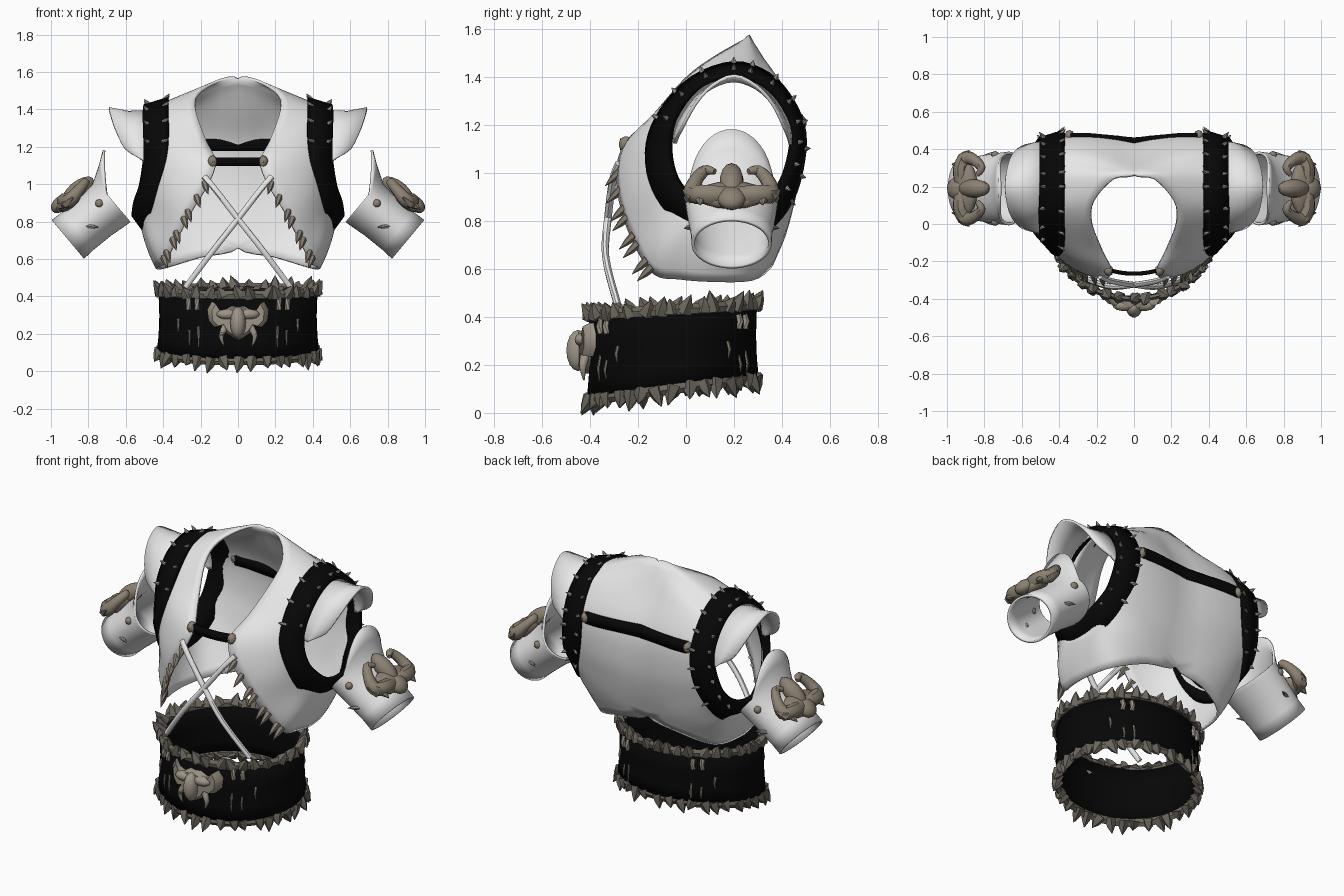
import bpy, bmesh, math, random
from mathutils import Vector as V

if "Cube" in bpy.data.objects:
    bpy.data.objects.remove(bpy.data.objects["Cube"])
random.seed(4)

def mat(name, c):
    m = bpy.data.materials.new(name); m.diffuse_color = (*c, 1); return m
WHITE = mat("white_cloth", (.8, .8, .8))
BLACK = mat("black_leather", (.002, .002, .002))
FUR = mat("grey_brown_fur", (.15, .135, .11))
BONE = mat("brown_bone", (.26, .22, .17))
PALE = mat("pale_bone", (.34, .30, .245))
STUD = mat("grey_stud", (.30, .29, .27))

def spline(pts, n, closed=False):
    """Catmull-Rom through pts, n steps per span."""
    k, out = len(pts), []
    g = lambda i: V(pts[i % k]) if closed else V(pts[max(0, min(k - 1, i))])
    for i in range(k if closed else k - 1):
        a, b, c, d = g(i - 1), g(i), g(i + 1), g(i + 2)
        for j in range(n):
            t = j / n
            out.append(.5 * (2*b + (c - a)*t + (2*a - 5*b + 4*c - d)*t*t + (3*b - a - 3*c + d)*t**3))
    if not closed: out.append(V(pts[-1]))
    return out

class Part:
    def __init__(s): s.v, s.f = [], []
    def loft(s, rows, closed=True, caps=False):
        o, n = len(s.v), len(rows[0])
        for r in rows: s.v += [V(p) for p in r]
        for i in range(len(rows) - 1):
            for j in range(n if closed else n - 1):
                k = (j + 1) % n
                s.f.append((o+i*n+j, o+i*n+k, o+(i+1)*n+k, o+(i+1)*n+j))
        if caps:
            s.f.append(tuple(range(o, o+n))[::-1])
            s.f.append(tuple(range(o+(len(rows)-1)*n, o+len(rows)*n)))
    def tube(s, pts, radii, n=8):
        rows, m = [], len(pts)
        for i, p in enumerate(pts):
            d = (pts[min(i+1, m-1)] - pts[max(i-1, 0)]).normalized()
            a = d.cross(V((.31, .2, .93))).normalized(); b = d.cross(a)
            q = i / (m - 1) * (len(radii) - 1); k = min(int(q), len(radii) - 2)
            r = radii[k] + (radii[k+1] - radii[k]) * (q - k)
            rows.append([p + r*(a*math.cos(t) + b*math.sin(t)) for t in [2*math.pi*j/n for j in range(n)]])
        s.loft(rows, True, True)
    def spike(s, p, d, r, l, n=6):
        p, d = V(p), V(d).normalized()
        s.tube([p - d*.01, p + d*l*.45, p + d*l], [r, r*.68, r*.05], n)
    def blob(s, c, ax, n=14):
        rows = []
        for i in range(9):
            p = math.pi * min(max(i/8, .02), .98)
            rows.append([V(c) + ax[0]*math.sin(p)*math.cos(2*math.pi*j/n) + ax[1]*math.sin(p)*math.sin(2*math.pi*j/n)
                         + ax[2]*math.cos(p) for j in range(n)])
        s.loft(rows, True, True)
    def make(s, name, m, mirror=True, thick=0, angle=45):
        bm = bmesh.new(); vs = [bm.verts.new(p) for p in s.v]
        for f in s.f: bm.faces.new([vs[i] for i in f])
        bmesh.ops.recalc_face_normals(bm, faces=bm.faces)
        me = bpy.data.meshes.new(name); bm.to_mesh(me); bm.free()
        ob = bpy.data.objects.new(name, me); bpy.context.collection.objects.link(ob)
        me.materials.append(m)
        if mirror:
            md = ob.modifiers.new("mirror", 'MIRROR'); md.merge_threshold = .002
        if thick:
            md = ob.modifiers.new("thick", 'SOLIDIFY'); md.thickness = thick; md.offset = 0
        bpy.context.view_layer.objects.active = ob; ob.select_set(True)
        bpy.ops.object.shade_smooth_by_angle(angle=math.radians(angle)); ob.select_set(False)
        return ob

# vest: half shell lofted from the armhole to the opening, neck, back seam and hem
EDGE = [(.39,-.13,.58),(.33,-.21,.7),(.25,-.265,.85),(.16,-.285,1.),(.12,-.25,1.12),(.17,-.14,1.23),(.225,0,1.39),
        (.215,.12,1.48),(.11,.24,1.55),(0,.265,1.562),(0,.34,1.4),(0,.44,1.2),(0,.45,1.),(0,.42,.83),(0,.36,.66),
        (.2,.35,.61),(.38,.27,.555),(.43,.1,.55),(.42,-.03,.56)]
MID = [(.46,-.09,.7),(.42,-.14,.8),(.37,-.2,.92),(.32,-.215,1.04),(.29,-.19,1.15),(.31,-.09,1.265),(.34,.02,1.37),
       (.33,.12,1.44),(.3,.25,1.47),(.25,.31,1.455),(.25,.38,1.39),(.25,.465,1.22),(.25,.47,1.02),(.28,.44,.87),
       (.3,.4,.74),(.4,.35,.7),(.46,.26,.66),(.48,.13,.66),(.475,0,.68)]
HOLE = [(.5,.03,.84),(.485,-.04,.9),(.46,-.09,.98),(.445,-.105,1.08),(.44,-.08,1.17),(.44,-.025,1.265),(.44,.045,1.35),
        (.44,.12,1.395),(.44,.22,1.415),(.44,.3,1.395),(.44,.38,1.335),(.445,.45,1.21),(.46,.45,1.05),(.49,.4,.9),
        (.5,.35,.84),(.51,.3,.8),(.51,.23,.77),(.51,.15,.77),(.505,.08,.8)]
E, M, H = (spline(l, 4, True) for l in (EDGE, MID, HOLE))
for p in E:
    if p.x < .01: p.x = 0
for i in (37, 38, 39):          # collar point stays level across the seam
    if E[i-2].z > 1.55: E[i-2].z = max(E[i-2].z, 1.558)
rows = []
for i in range(7):
    t = i / 6
    rows.append([h*(1-t)*(1-2*t) + m*4*t*(1-t) + e*t*(2*t-1) for h, m, e in zip(H, M, E)])
vest = Part(); vest.loft(rows); vest.make("vest", WHITE, thick=.016)

# armhole bands
BI = [(.37,.2,1.45),(.375,.03,1.39),(.375,-.095,1.26),(.385,-.155,1.12),(.43,-.145,.97),(.455,-.07,.84),(.47,.06,.75),
      (.475,.2,.73),(.465,.34,.77),(.43,.43,.88),(.385,.475,1.02),(.37,.485,1.17),(.37,.435,1.3),(.37,.34,1.405)]
BO = [(.5,.2,1.41),(.505,.06,1.36),(.5,-.04,1.25),(.495,-.07,1.12),(.515,-.05,1.),(.545,0,.92),(.555,.08,.86),
      (.555,.2,.84),(.55,.32,.88),(.53,.4,.96),(.51,.44,1.08),(.5,.445,1.18),(.5,.41,1.28),(.5,.32,1.37)]
bi, bo = spline(BI, 4, True), spline(BO, 4, True)
band = Part(); band.loft([bi, [(a+b)/2 for a, b in zip(bi, bo)], bo]); band.make("armhole_band", BLACK, thick=.035)
studs = Part()
for i in range(0, len(bi), 3):
    for t, sx in ((.14, -.8), (.84, .9)):
        p = bi[i].lerp(bo[i], t)
        if p.z > 1.2 or (p.y > .3 and p.z > .85):
            d = V((0, p.y - .2, p.z - 1.08)).normalized()
            studs.spike(p + d*.012, d + V((sx, 0, 0)), .014, .036)
studs.make("band_studs", STUD)

# cap sleeves
SI = [(.48,-.05,1.13),(.48,-.035,1.22),(.48,.03,1.32),(.48,.1,1.37),(.48,.2,1.39),(.48,.3,1.365),(.48,.375,1.3),
      (.48,.43,1.2),(.48,.44,1.12)]
SO = [(.53,-.04,1.14),(.605,-.015,1.19),(.655,.04,1.29),(.68,.11,1.365),(.69,.2,1.405),(.68,.29,1.365),(.655,.36,1.29),
      (.605,.41,1.19),(.53,.43,1.14)]
si, so = spline(SI, 3), spline(SO, 3)
cap = Part(); cap.loft([si, [(a+b)/2 - V((0, 0, .012)) for a, b in zip(si, so)], so], False)
cap.make("cap_sleeve", WHITE, thick=.014)

# straps: front clasp and back strap, with end toggles
def strap(name, pts, z, h, th):
    c = spline(pts, 3); s = Part()
    s.loft([[V((p.x, p.y, z + k*h)) for p in c] for k in (-1, 1)], False)
    s.make(name, BLACK, thick=th)
strap("front_clasp", [(0,-.265,0),(.06,-.262,0),(.12,-.25,0)], 1.12, .023, .022)
strap("back_strap", [(0,.445,0),(.12,.455,0),(.25,.469,0),(.34,.467,0)], 1.21, .033, .036)
tog = Part()
for p in ((.135, -.25, 1.12), (.345, .473, 1.21)):
    tog.blob(p, (V((.026, 0, 0)), V((0, .03, 0)), V((0, 0, .033))), 8)
tog.make("strap_toggles", BONE)

# claws along the front opening
claws = Part()
for i in range(8):
    p = E[1 + i*11//7]
    claws.spike(p + V((.015, .005, 0)), (-.2, -.75, -.7), .021, .08)
claws.make("opening_claws", BONE)

# crossed laces
lace = Part()
lace.tube(spline([(-.18,-.28,1.04),(-.12,-.305,.97),(.0,-.325,.815),(.13,-.335,.65),(.28,-.285,.45)], 4), [.016, .016])
lace.make("crossed_laces", WHITE)

# belt, leaning slightly down at the front
def ring(a, k=1.0):
    return .42*k*math.cos(a), -.055 + .345*k*math.sin(a)
top = lambda y: .42 + .06*y
bot = lambda y: .12 + .13*y
belt = Part(); N = 56; rows = []
for t, k in ((0, 1.01), (.25, .99), (.6, .98), (1, .99)):
    r = []
    for j in range(N):
        x, y = ring(2*math.pi*j/N, k)
        r.append(V((x, y, bot(y) + (top(y) - bot(y))*t)))
    rows.append(r)
belt.loft(rows); belt.make("belt", BLACK, False, .018)

# ragged fur trims: rolled ring with broad irregular tufts
for name, fz, s in (("top_fur", top, 1), ("bottom_fur", bot, -1)):
    fur = Part(); rows = []
    for dk, dz in ((1.0, -.012), (1.03, -.008), (1.045, .015), (1.01, .035), (.965, .02), (.965, -.005), (1.0, -.012)):
        r = []
        for j in range(N):
            x, y = ring(2*math.pi*j/N, dk)
            r.append(V((x, y, fz(y) + s*dz)))
        rows.append(r)
    fur.loft(rows)
    n = 36
    for j in range(n):
        a = 2*math.pi*(j + random.uniform(-.25, .25))/n
        x, y = ring(a, 1.0)
        out = V((math.cos(a), math.sin(a), 0)); tan = V((-out.y, out.x, 0))
        d = V((0, 0, s)) + out*random.uniform(.15, .75) + tan*random.uniform(-.5, .5)
        fur.spike((x, y, fz(y) + s*.01), d, .036, random.uniform(.045, .08), 5)
    fur.make(name, FUR, False, angle=35)

# belt stitches and small hanging teeth, front and back
teeth = Part()
for sy in (-1, 1):
    for x, z0, z1, r in ((.22,.33,.39,.014),(.265,.33,.39,.014),(.21,.13,.24,.006),(.26,.14,.22,.006),(.32,.21,.28,.007)):
        y = -.055 + sy*.347*math.sqrt(1 - (x/.424)**2)
        dz = .02 if sy > 0 else 0
        teeth.tube([V((x, y, z1+dz)), V((x, y + sy*.01, (z0+z1)/2+dz)), V((x, y + sy*.004, z0+dz))],
                   [r, r, r if r > .01 else .002], 6)
teeth.make("belt_teeth", PALE)

# belt skull, bent to the belt
half = [(0,.345),(.035,.35),(.075,.325),(.115,.335),(.14,.375),(.165,.33),(.158,.27),(.125,.235),(.09,.245),(.065,.205),(.03,.18),(0,.165)]
outline = half + [(-x, z) for x, z in half[-2:0:-1]]
mask = Part()
mask.loft([[V((x*k, y + .95*x*x, .28 + (z-.28)*k)) for x, z in outline]
           for k, y in ((1, -.39), (1, -.42), (.85, -.45))], True, True)
mask.blob((0, -.45, .26), (V((.042, 0, 0)), V((0, .05, 0)), V((0, 0, .085))))
for s in (-1, 1):
    mask.blob((s*.055, -.435, .305), (V((.06, 0, 0)), V((0, .03, 0)), V((0, 0, .028))))
    mask.tube(spline([(s*.065,-.42,.24),(s*.09,-.43,.19),(s*.075,-.425,.135)], 4), [.022, .015, .002])
mask.make("belt_skull", PALE, False)

# bracers: slanted tubes with a raised elbow flap
P0, D, U, Y = V((.67, .19, .905)), V((.768, 0, -.64)), V((.64, 0, .768)), V((0, 1, 0))
def rim(t, ru, rv, flap=0):
    out = []
    for j in range(48):
        a = 2*math.pi*j/48; b = a if a < math.pi else a - 2*math.pi
        c = max(0, math.cos(b*1.42)) if abs(b) < 1.1 else 0
        out.append(P0 + D*t + U*ru*math.cos(a) + Y*rv*math.sin(a) + V((-.22*c, 0, 1))*flap*c**.55)
    return out
br = Part()
br.loft([rim(-.004, .135, .19, .17), rim(0, .136, .19, .09), rim(.02, .135, .188), rim(.12, .126, .178),
         rim(.24, .124, .163), rim(.312, .128, .16)])
br.make("bracer", WHITE, thick=.014)

# bracer skull with curling horns
C = P0 + D*.14 + U*.135
loc = lambda d, u, v: C + D*d + U*u + Y*v
sk = Part()
sk.blob(loc(.035, .015, 0), (D*.075, Y*.15, U*.045))
sk.blob(loc(-.035, .03, 0), (D*.105, Y*.05, U*.05))
sk.blob(loc(.08, .035, 0), (D*.06, Y*.06, U*.04))
for s in (-1, 1):
    sk.tube(spline([loc(.05,.02,0), loc(.055,.035,s*.1), loc(.03,.02,s*.16), loc(-.04,.03,s*.15),
                    loc(-.095,.04,s*.11), loc(-.075,.05,s*.07)], 4), [.04, .042, .04, .03, .024, .012])
    sk.spike(loc(.05, .02, s*.165), Y*s*.6 - D*.7, .03, .06)
    sk.spike(loc(.06, .025, s*.13), D + U*.1, .028, .06)
sk.make("bracer_skull", BONE)

# bracer rivets and thorns, front and rear
riv, th = Part(), Part()
for s in (-1, 1):
    riv.blob(P0 + D*.06 + U*.04 + Y*s*.18, (D*.022, Y*.02, U*.022), 8)
    th.spike(P0 + D*.18 - U*.02 + Y*s*.168, Y*s*.5 - D*.6 - U*.6, .015, .06)
riv.make("bracer_rivets", BONE)
th.make("bracer_thorns", STUD)

for m in bpy.data.materials:
    if m.users and not m.is_grease_pencil:
        m.use_nodes = True
        m.node_tree.nodes["Principled BSDF"].inputs["Base Color"].default_value = m.diffuse_color
